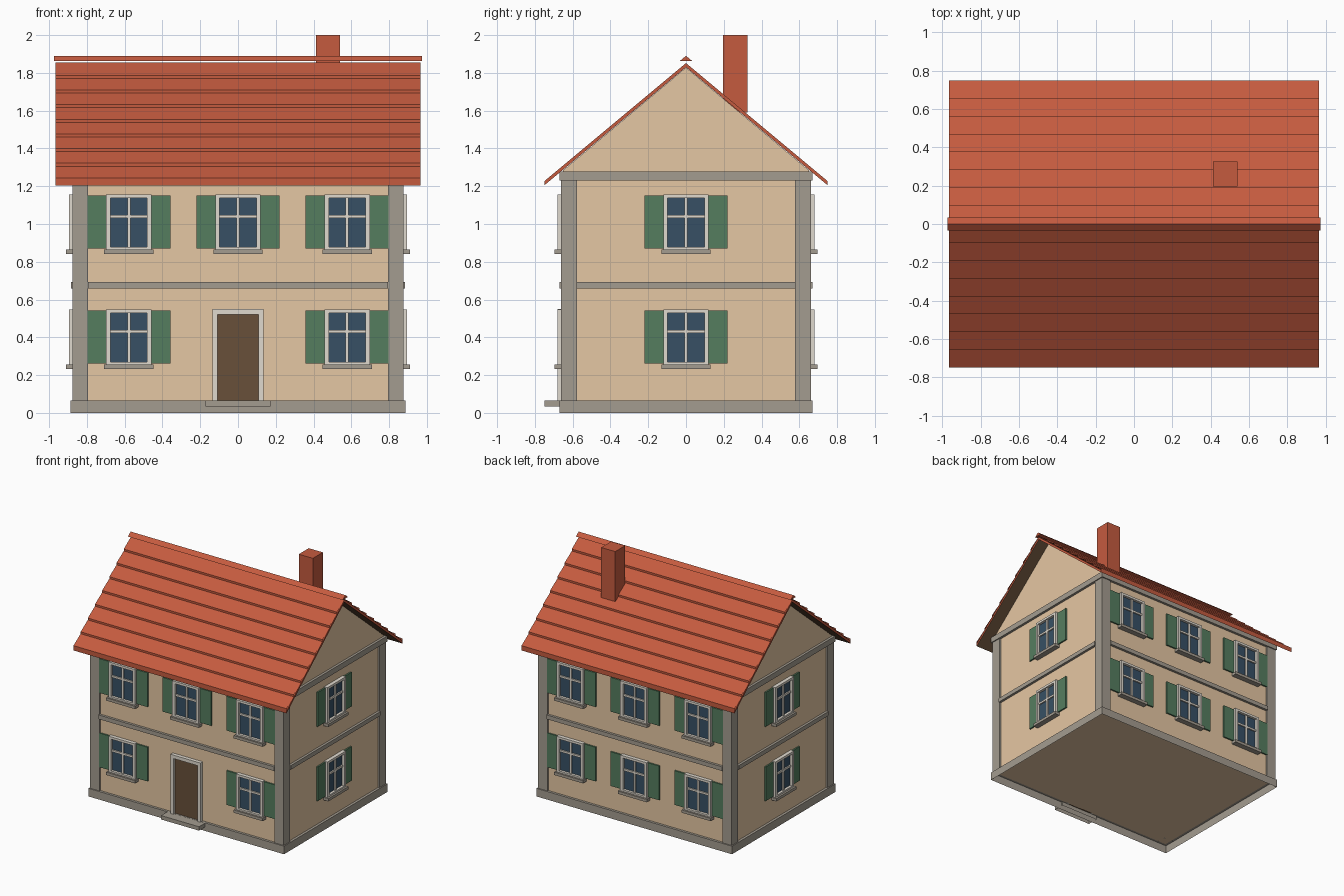
import bpy, bmesh, math
from mathutils import Matrix, Vector

if "Cube" in bpy.data.objects:
    bpy.data.objects.remove(bpy.data.objects["Cube"])


def material(name, r, g, b):
    lin = [((c / 255 + 0.055) / 1.055) ** 2.4 for c in (r, g, b)]
    m = bpy.data.materials.new(name)
    m.diffuse_color = (*lin, 1)
    m.use_nodes = True
    m.node_tree.nodes["Principled BSDF"].inputs["Base Color"].default_value = m.diffuse_color
    return m


WALL = material("cream plaster", 229, 199, 163)
STONE = material("grey stone", 164, 156, 144)
ROOF = material("red tile", 197, 91, 63)
TRIM = material("pale trim", 224, 218, 207)
GLASS = material("blue glass", 55, 80, 101)
GREEN = material("green shutter", 85, 125, 95)
WOOD = material("brown wood", 104, 80, 58)


def finish(name, bm, *mats):
    me = bpy.data.meshes.new(name)
    bm.to_mesh(me)
    bm.free()
    for m in mats:
        me.materials.append(m)
    return place(name, me)


def place(name, me, matrix=None):
    ob = bpy.data.objects.new(name, me)
    bpy.context.scene.collection.objects.link(ob)
    if matrix:
        ob.matrix_world = matrix
    return ob


def boxes(name, mat, *ranges, open_bottom=False):
    """One object made of boxes given as (x0, x1, y0, y1, z0, z1)."""
    bm = bmesh.new()
    for x0, x1, y0, y1, z0, z1 in ranges:
        m = Matrix.Translation(((x0 + x1) / 2, (y0 + y1) / 2, (z0 + z1) / 2))
        m = m @ Matrix.Diagonal((x1 - x0, y1 - y0, z1 - z0, 1))
        bmesh.ops.create_cube(bm, size=1, matrix=m)
    if open_bottom:
        bm.normal_update()
        down = [f for f in bm.faces if f.normal.z < -0.9]
        bmesh.ops.delete(bm, geom=down, context='FACES_ONLY')
    return finish(name, bm, mat)


def prism(name, profile, half, *mats):
    """Extrude a closed (y, z) profile along x from -half to half."""
    bm = bmesh.new()
    f = bm.faces.new([bm.verts.new((-half, y, z)) for y, z in profile])
    new = bmesh.ops.extrude_face_region(bm, geom=[f])["geom"]
    bmesh.ops.translate(bm, vec=(2 * half, 0, 0),
                        verts=[v for v in new if isinstance(v, bmesh.types.BMVert)])
    if len(bm.faces) == len(profile) + 1:      # keep the starting cap
        bm.faces.new([v for v in f.verts] if f.is_valid else
                     [v for v in bm.verts if v.co.x < 0])
    bmesh.ops.recalc_face_normals(bm, faces=bm.faces)
    return finish(name, bm, *mats)


def sheet(name, line, half, mat):
    """Sweep an open (y, z) line along x, running from +y to -y so it faces up."""
    bm = bmesh.new()
    rows = [(bm.verts.new((-half, y, z)), bm.verts.new((half, y, z))) for y, z in line]
    for (a, b), (c, d) in zip(rows, rows[1:]):
        bm.faces.new((a, c, d, b))
    return finish(name, bm, mat)


WX, WY = 0.865, 0.65      # wall half sizes
SLOPE = 0.833

# walls with gables
prism("walls", [(-WY, 0.065), (WY, 0.065), (WY, 1.285), (0, 1.828), (-WY, 1.285)], WX, WALL)

# stone plinth and step (hollow underneath), corner posts and bands
boxes("plinth", STONE, (-0.886, 0.886, -0.67, 0.67, 0, 0.066), open_bottom=True)
boxes("door_step", STONE, (-0.172, 0.172, -0.75, -0.66, 0.033, 0.065), open_bottom=True)
boxes("corner_posts", STONE, *[
    (a, b, c, d, 0.065, 1.24)
    for a, b in ((-0.877, -0.793), (0.793, 0.877))
    for c, d in ((-0.661, -0.577), (0.577, 0.661))])
boxes("floor_band", STONE,
      (-0.795, 0.795, -0.67, -0.64, 0.658, 0.692), (-0.795, 0.795, 0.64, 0.67, 0.658, 0.692),
      (-0.885, -0.855, -0.58, 0.58, 0.658, 0.692), (0.855, 0.885, -0.58, 0.58, 0.658, 0.692))
boxes("eaves_band", STONE,
      (-0.885, 0.885, -0.67, -0.64, 1.231, 1.277), (-0.885, 0.885, 0.64, 0.67, 1.231, 1.277),
      (-0.885, -0.855, -0.67, 0.67, 1.231, 1.277), (0.855, 0.885, -0.67, 0.67, 1.231, 1.277))

# plain roof slab with a wooden underside
slab = prism("roof_slab", [(0, 1.83), (0.75, 1.205), (0.75, 1.227), (0, 1.852),
                           (-0.75, 1.227), (-0.75, 1.205)], 0.965, ROOF, WOOD)
for p in slab.data.polygons:
    if p.normal.z < -0.3:
        p.material_index = 1

# eight stepped rows of tiles on each slope, as a thin skin
line = [(0.75, 1.21)]
for k in range(8):
    y = 0.75 - 0.093 * k
    z = 1.853 - SLOPE * y
    line += [(y, z), (y, z + 0.016)] if k else [(y, z + 0.016)]
line += [(0, 1.856)] + [(-y, z) for y, z in reversed(line)]
sheet("tile_rows", line, 0.966, ROOF)
prism("ridge_cap", [(-0.034, 1.862), (0, 1.89), (0.034, 1.862)], 0.973, ROOF)

# chimney
boxes("chimney", ROOF, (0.413, 0.54, 0.197, 0.326, 1.59, 2.0))

# window parts, modelled around the window centre with the wall at y = 0 facing -y
parts = [
    boxes("window_frame", TRIM,
          (-0.12, -0.097, -0.03, 0.01, -0.147, 0.147), (0.097, 0.12, -0.03, 0.01, -0.147, 0.147),
          (-0.097, 0.097, -0.03, 0.01, 0.128, 0.147), (-0.097, 0.097, -0.03, 0.01, -0.147, -0.132)),
    boxes("window_bars", TRIM,
          (-0.008, 0.008, -0.02, 0, -0.135, 0.13), (-0.098, 0.098, -0.02, 0, 0.021, 0.037)),
    boxes("window_glass", GLASS, (-0.098, 0.098, -0.009, 0, -0.135, 0.13)),
    boxes("window_sill", STONE, (-0.131, 0.131, -0.045, 0.01, -0.168, -0.145)),
    boxes("shutters", GREEN,
          (-0.22, -0.12, -0.012, 0.005, -0.14, 0.14), (0.12, 0.22, -0.012, 0.005, -0.14, 0.14)),
]
meshes = [(o.name, o.data) for o in parts]
for o in parts:
    bpy.data.objects.remove(o)

# walls: name, turn about z, distance, window positions per floor
layout = [
    ("front", 0, WY, (-0.578, 0.578), (-0.578, 0, 0.578)),
    ("back", 180, WY, (-0.578, 0, 0.578), (-0.578, 0, 0.578)),
    ("right", 90, WX, (0,), (0,)),
    ("left", -90, WX, (0,), (0,)),
]
for side, turn, dist, lower, upper in layout:
    rot = Matrix.Rotation(math.radians(turn), 4, 'Z')
    for floor, z, xs in (("lower", 0.401, lower), ("upper", 1.01, upper)):
        for x in xs:
            m = rot @ Matrix.Translation(Vector((x, -dist, z)))
            for name, me in meshes:
                place(f"{side}_{floor}_{name}", me, m)

# front door and its surround
boxes("door", WOOD, (-0.11, 0.11, -0.659, -0.645, 0.065, 0.525))
boxes("door_frame", TRIM,
      (-0.135, -0.108, -0.68, -0.645, 0.065, 0.55), (0.108, 0.135, -0.68, -0.645, 0.065, 0.55),
      (-0.108, 0.108, -0.68, -0.645, 0.522, 0.55))
